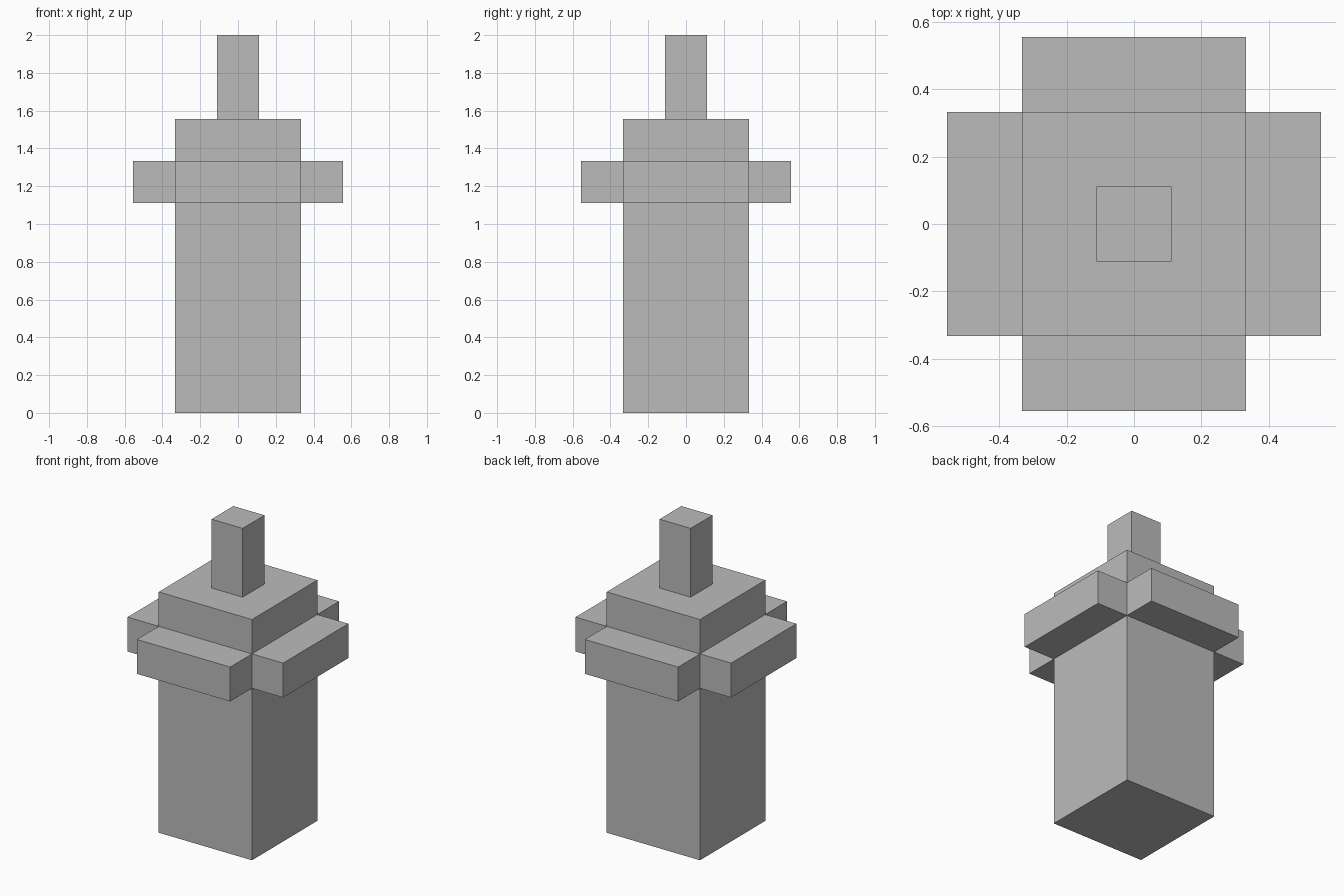
import bpy
from mathutils import Matrix, Vector

cube = bpy.data.objects.get("Cube")
if cube:
    bpy.data.objects.remove(cube, do_unlink=True)

U = 2 / 9  # block size: the model is nine blocks high

grey = bpy.data.materials.new("plain grey")
grey.use_nodes = True
colour = (0.5, 0.5, 0.5, 1)
grey.diffuse_color = colour
grey.node_tree.nodes["Principled BSDF"].inputs["Base Color"].default_value = colour


def block(name, size, centre, turn=0):
    """Box measured in blocks, turned in quarter turns about the z axis."""
    bpy.ops.mesh.primitive_cube_add(size=1)
    obj = bpy.context.object
    obj.name = name
    place = Matrix.Rotation(turn * 1.5707963, 4, "Z") @ Matrix.Translation(Vector(centre) * U)
    obj.data.transform(place @ Matrix.Diagonal((*(Vector(size) * U), 1)))
    obj.data.materials.append(grey)
    return obj


# Square tower body
block("tower_body", (3, 3, 7), (0, 0, 3.5))

# Ledge on each side, below the top of the body
for turn, side in enumerate(("front", "left", "back", "right")):
    block(side + "_ledge", (3, 1, 1), (0, -2, 5.5), turn)

# Spire on the roof
block("spire", (1, 1, 2), (0, 0, 8))
